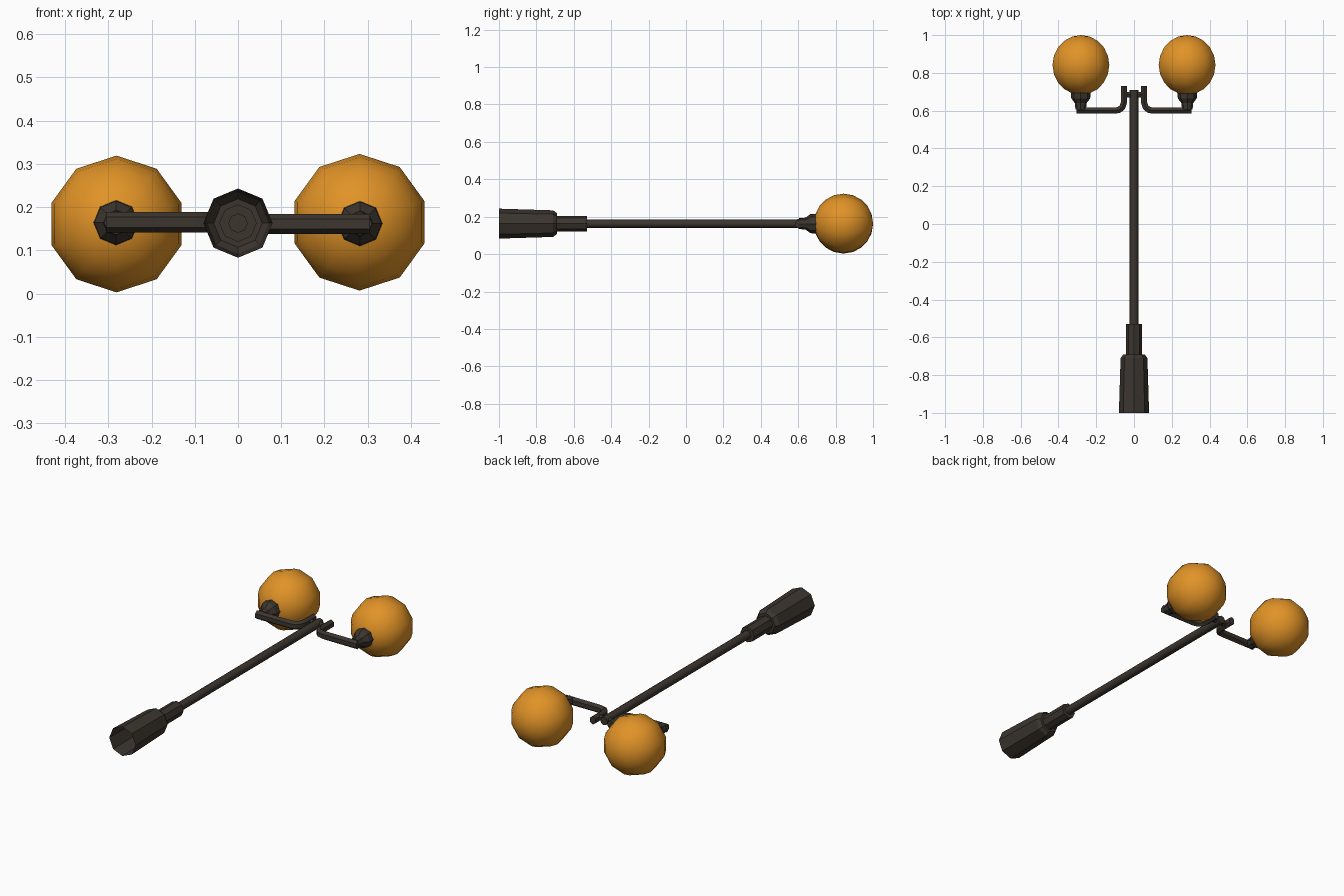
import bpy, math
from mathutils import Vector

if "Cube" in bpy.data.objects:
    bpy.data.objects.remove(bpy.data.objects["Cube"])

ZC = 0.163  # height of the post's axis


def material(name, rgb):
    m = bpy.data.materials.new(name)
    m.diffuse_color = (*rgb, 1)
    m.use_nodes = True
    m.node_tree.nodes["Principled BSDF"].inputs["Base Color"].default_value = m.diffuse_color
    return m


METAL = material("dark bronze metal", (0.045, 0.036, 0.028))
AMBER = material("amber glass", (0.75, 0.29, 0.02))


def make(name, verts, faces, mat, angle):
    me = bpy.data.meshes.new(name)
    me.from_pydata(verts, [], faces)
    me.materials.append(mat)
    ob = bpy.data.objects.new(name, me)
    bpy.context.collection.objects.link(ob)
    bpy.ops.object.select_all(action='DESELECT')
    ob.select_set(True)
    bpy.context.view_layer.objects.active = ob
    bpy.ops.object.mode_set(mode='EDIT')
    bpy.ops.mesh.select_all(action='SELECT')
    bpy.ops.mesh.remove_doubles(threshold=1e-5)
    bpy.ops.mesh.normals_make_consistent(inside=False)
    bpy.ops.object.mode_set(mode='OBJECT')
    bpy.ops.object.shade_smooth_by_angle(angle=math.radians(angle))
    return ob


def skin(rings, n, caps):
    """Quads between successive rings, with optional end caps."""
    verts = [v for r in rings for v in r]
    faces = [(i * n + j, i * n + (j + 1) % n, (i + 1) * n + (j + 1) % n, (i + 1) * n + j)
             for i in range(len(rings) - 1) for j in range(n)]
    if caps[0]:
        faces.append(tuple(range(n)))
    if caps[1]:
        faces.append(tuple(range(len(verts) - n, len(verts))))
    return verts, faces


def lathe(name, profile, x, z, n, mat, angle=30, caps=(True, True)):
    """Revolve (y, radius) points about an axis along y."""
    rings = [[(x + r * math.sin(2 * math.pi * j / n), y, z + r * math.cos(2 * math.pi * j / n))
              for j in range(n)] for y, r in profile]
    return make(name, *skin(rings, n, caps), mat, angle)


def tube(name, path, z, rz, rxy, mat, n=6):
    """Sweep a slightly flattened tube along an (x, y) path."""
    pts = [Vector((x, y, z)) for x, y in path]
    rings = []
    for i, p in enumerate(pts):
        a = (p - pts[i - 1]).normalized() if i else (pts[1] - p).normalized()
        b = (pts[i + 1] - p).normalized() if i < len(pts) - 1 else a
        t = (a + b).normalized()
        side = Vector((-t.y, t.x, 0)) / max(t.dot(a), 0.5)
        rings.append([p + side * rxy * math.sin(2 * math.pi * j / n)
                      + Vector((0, 0, rz * math.cos(2 * math.pi * j / n))) for j in range(n)])
    return make(name, *skin(rings, n, (True, True)), mat, 30)


# hollow base with stepped collar, open underneath
lathe("base", [(-1, 0.08), (-0.71, 0.071), (-0.69, 0.056), (-0.69, 0.042),
               (-0.53, 0.042), (-0.53, 0.022)], 0, ZC, 8, METAL, caps=(False, False))
# slender post
lathe("post", [(-0.54, 0.0225), (0.71, 0.0225)], 0, ZC, 8, METAL, 50)
# short bar joining both arms to the post
tube("cross_bar", [(-0.05, 0.685), (0.05, 0.685)], ZC, 0.015, 0.017, METAL)

for s, side in ((-1, "left"), (1, "right")):
    # bent arm
    path = [(0.053, 0.73), (0.053, 0.645), (0.061, 0.62), (0.077, 0.605), (0.10, 0.60), (0.305, 0.60)]
    tube(side + "_arm", [(s * x, y) for x, y in path], ZC - s * 0.002, 0.0235, 0.0185, METAL)
    # lamp holder
    lathe(side + "_holder", [(0.605, 0.028), (0.64, 0.031), (0.665, 0.05), (0.71, 0.053)],
          s * 0.282, ZC - s * 0.001, 8, METAL)
    # globe, ten-sided ball with its poles along y
    R = 0.158
    globe = [(0.842 - R * math.cos(math.pi * k / 10), R * math.sin(math.pi * k / 10))
             for k in range(11)]
    lathe(side + "_globe", globe, s * 0.281, ZC + s * 0.002, 10, AMBER, 60, (False, False))
